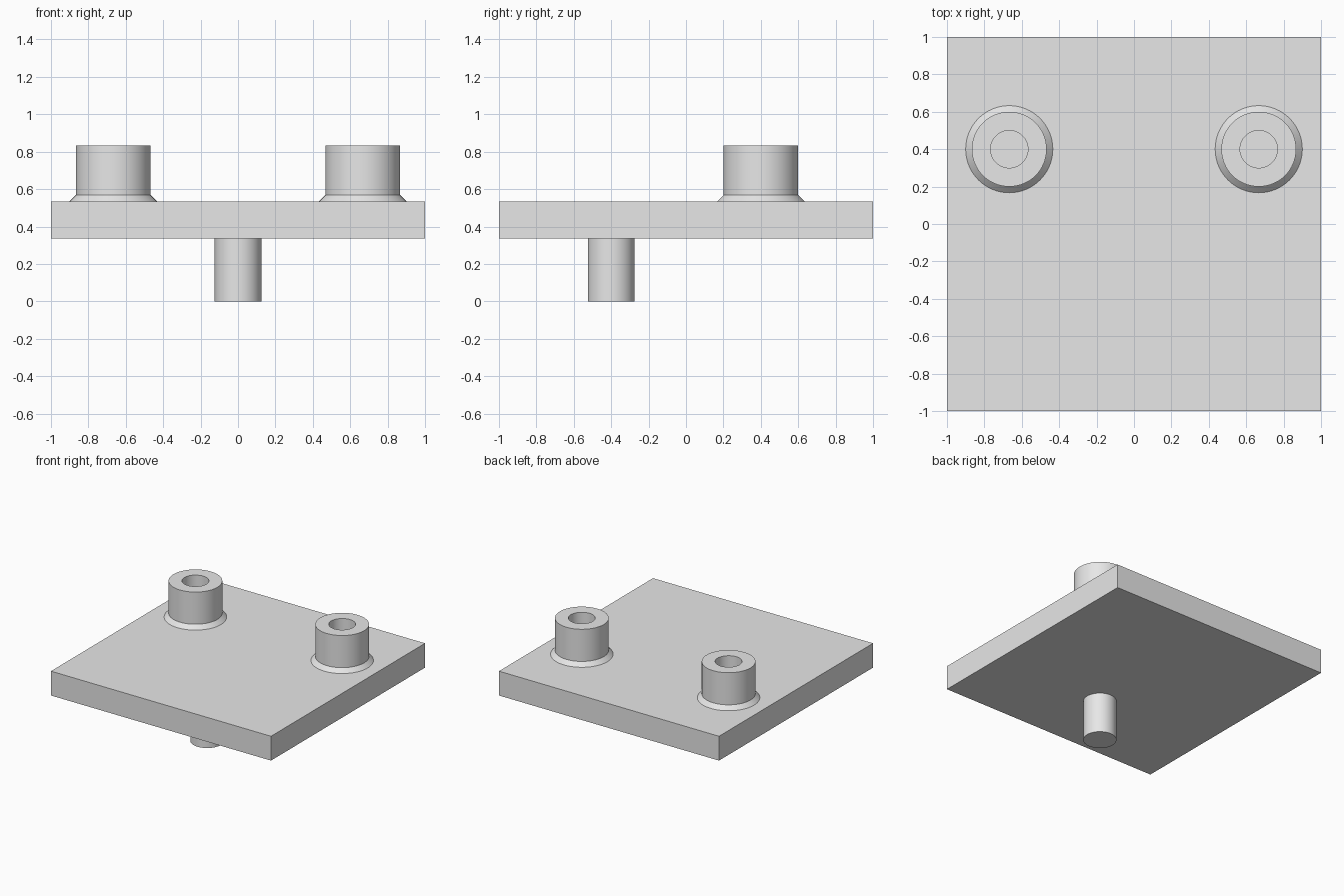
import bpy
import bmesh
import math

cube = bpy.data.objects.get("Cube")
if cube:
    bpy.data.objects.remove(cube, do_unlink=True)

SEGMENTS = 64
PLATE_BOTTOM, PLATE_TOP, BOSS_TOP = 0.335, 0.535, 0.832

grey = bpy.data.materials.new("light_grey")
grey.use_nodes = True
colour = (0.8, 0.8, 0.8, 1)
grey.diffuse_color = colour
grey.node_tree.nodes["Principled BSDF"].inputs["Base Color"].default_value = colour


def finish(name, bm, location=(0, 0, 0), smooth=False):
    """Turn a bmesh into a named, coloured object."""
    bmesh.ops.recalc_face_normals(bm, faces=bm.faces)
    mesh = bpy.data.meshes.new(name)
    bm.to_mesh(mesh)
    bm.free()
    mesh.materials.append(grey)
    obj = bpy.data.objects.new(name, mesh)
    obj.location = location
    bpy.context.collection.objects.link(obj)
    if smooth:
        bpy.ops.object.select_all(action="DESELECT")
        obj.select_set(True)
        bpy.context.view_layer.objects.active = obj
        bpy.ops.object.shade_smooth_by_angle(angle=math.radians(30))
    return obj


def lathe(name, profile, location):
    """Revolve a (radius, height) profile about z."""
    bm = bmesh.new()
    verts = [bm.verts.new((r, 0, z)) for r, z in profile]
    edges = [bm.edges.new(pair) for pair in zip(verts, verts[1:])]
    bmesh.ops.spin(bm, geom=verts + edges, cent=(0, 0, 0), axis=(0, 0, 1),
                   angle=math.tau, steps=SEGMENTS, use_merge=True)
    bmesh.ops.remove_doubles(bm, verts=bm.verts, dist=0.0001)
    return finish(name, bm, location, smooth=True)


# Square base plate
bm = bmesh.new()
bmesh.ops.create_cube(bm, size=1)
bmesh.ops.scale(bm, vec=(2, 2, PLATE_TOP - PLATE_BOTTOM), verts=bm.verts)
finish("base_plate", bm, (0, 0, (PLATE_TOP + PLATE_BOTTOM) / 2))

# Two hollow bosses with a chamfered foot and a blind bore
boss_profile = [(0.233, PLATE_TOP), (0.2, PLATE_TOP + 0.033), (0.2, BOSS_TOP),
                (0.1, BOSS_TOP), (0.1, PLATE_TOP + 0.001), (0, PLATE_TOP + 0.001)]
for side, x in (("left", 0.667), ("right", -0.667)):
    lathe(f"{side}_boss", boss_profile, (x, 0.4, 0))

# Solid locating pin under the plate
pin_profile = [(0, 0), (0.125, 0), (0.125, PLATE_BOTTOM)]
lathe("bottom_pin", pin_profile, (0, -0.4, 0))
